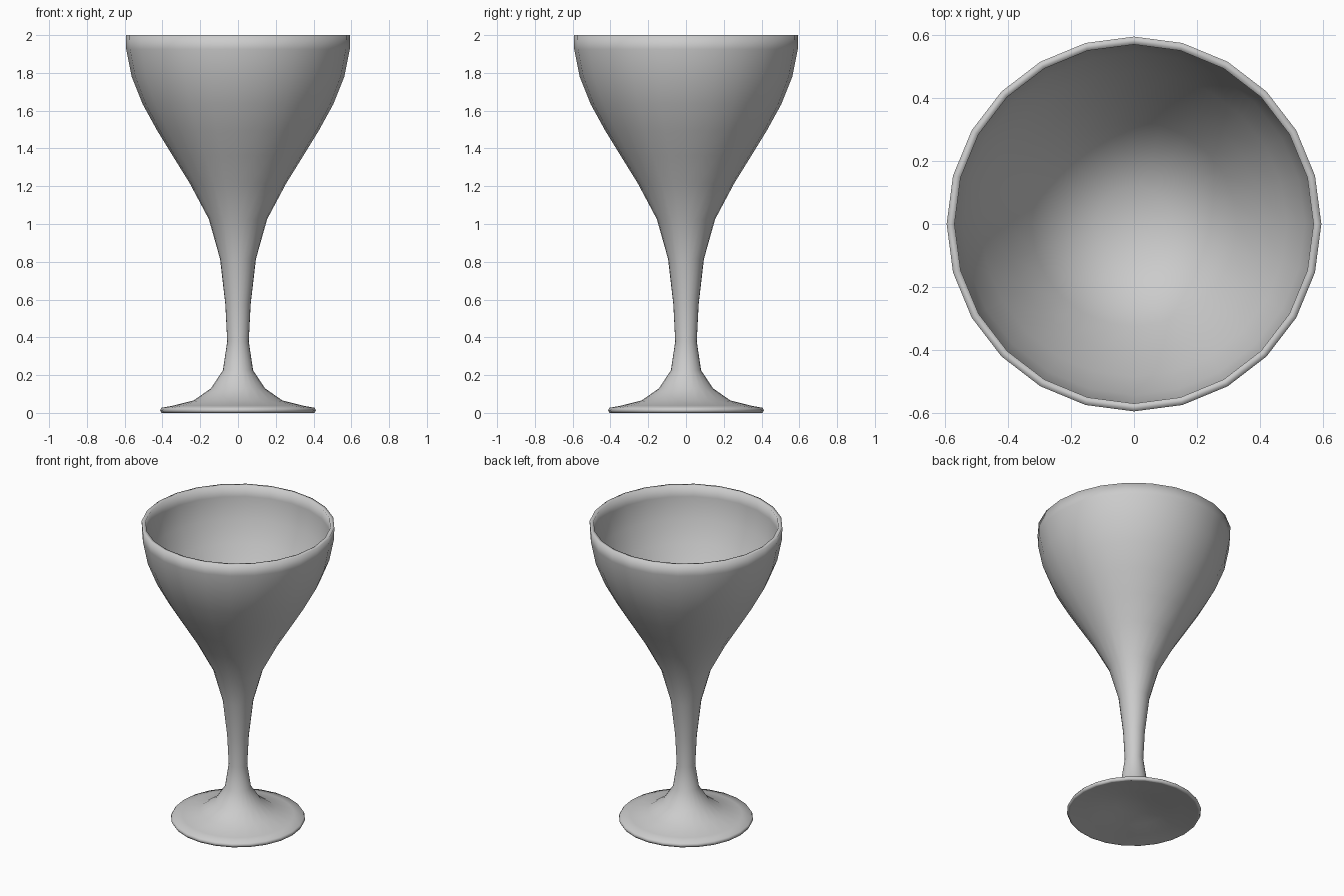
import bpy, bmesh
from math import cos, sin, tau

if "Cube" in bpy.data.objects:
    bpy.data.objects.remove(bpy.data.objects["Cube"])

SIDES = 24

# Half profile (radius, height): underside, foot, stem, outer bowl, rim, inner bowl
profile = [
    (0, 0.06), (0.10, 0.053), (0.20, 0.033), (0.30, 0.017), (0.395, 0.002),
    (0.405, 0.0), (0.413, 0.014),
    (0.405, 0.027), (0.345, 0.038), (0.235, 0.066), (0.143, 0.13),
    (0.08, 0.225), (0.057, 0.378), (0.067, 0.575), (0.095, 0.815),
    (0.154, 1.025), (0.255, 1.215), (0.345, 1.36), (0.428, 1.495),
    (0.505, 1.635), (0.563, 1.78), (0.592, 1.925), (0.594, 2.0),
    (0.569, 2.0), (0.569, 1.925), (0.542, 1.785),
    (0.484, 1.645), (0.408, 1.505), (0.325, 1.37), (0.24, 1.265),
    (0.12, 1.205), (0, 1.19),
]


def lathe(name, points, sides):
    """Revolve a closed half profile around z."""
    bm = bmesh.new()
    rings = []
    for r, z in points:
        count = sides if r else 1
        rings.append([bm.verts.new((r * cos(tau * i / sides),
                                    r * sin(tau * i / sides), z))
                      for i in range(count)])
    for a, b in zip(rings, rings[1:]):
        for i in range(sides):
            j = (i + 1) % sides
            if len(a) == 1:
                bm.faces.new((a[0], b[j], b[i]))
            elif len(b) == 1:
                bm.faces.new((a[i], a[j], b[0]))
            else:
                bm.faces.new((a[i], a[j], b[j], b[i]))
    bmesh.ops.recalc_face_normals(bm, faces=bm.faces)
    for f in bm.faces:
        f.smooth = True
    mesh = bpy.data.meshes.new(name)
    bm.to_mesh(mesh)
    bm.free()
    obj = bpy.data.objects.new(name, mesh)
    bpy.context.collection.objects.link(obj)
    return obj


# One-piece stemmed glass, standing on z = 0
lathe("wine_glass", profile, SIDES)
